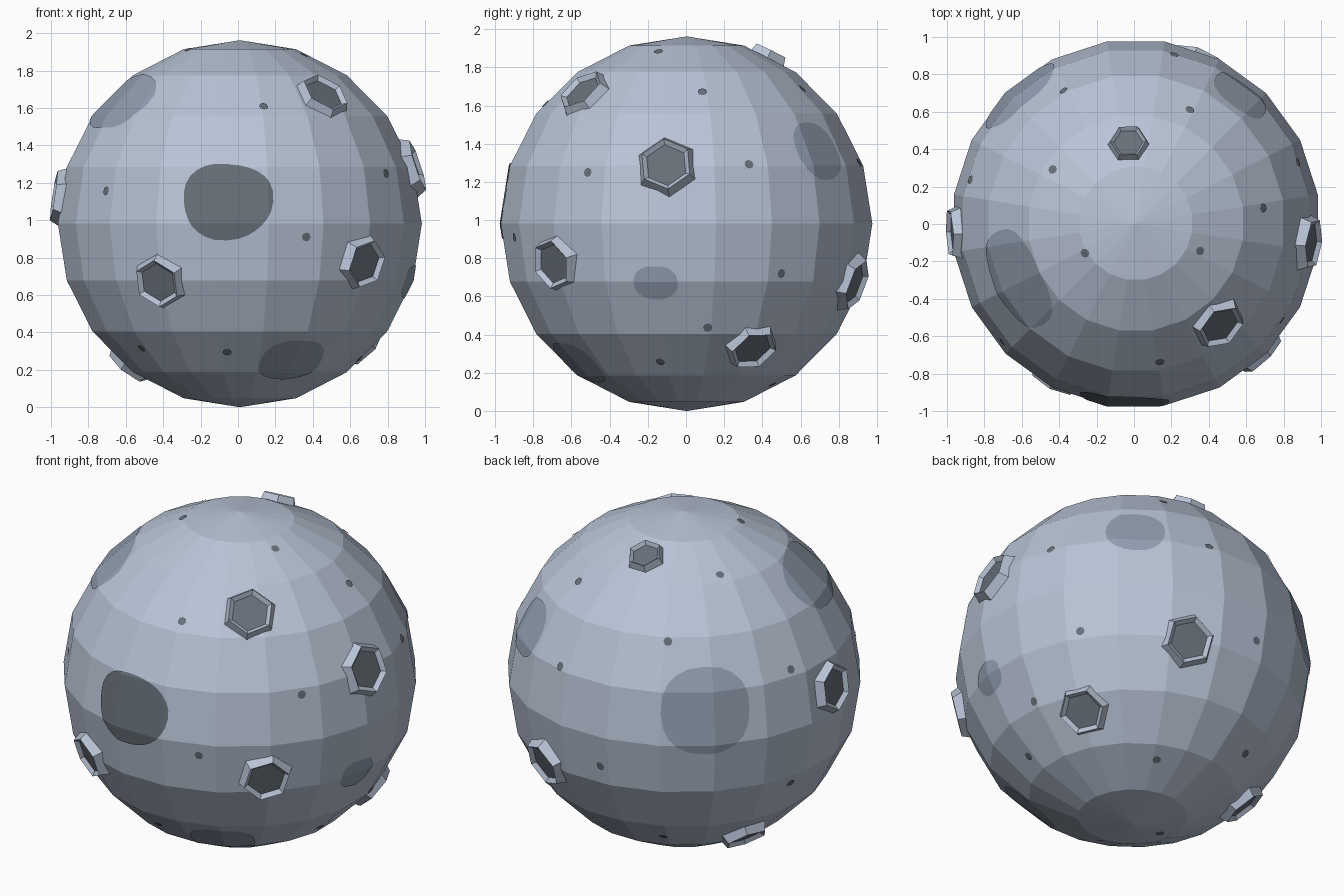
import bpy, bmesh, math
from mathutils import Vector, Matrix

if "Cube" in bpy.data.objects:
    bpy.data.objects.remove(bpy.data.objects["Cube"])

CENTRE = Vector((0.01, 0.003, 0.981))
R_FLAT, R_TALL = 0.985, 0.981


def material(name, rgb):
    m = bpy.data.materials.new(name)
    m.diffuse_color = (*rgb, 1)
    m.use_nodes = True
    m.node_tree.nodes["Principled BSDF"].inputs["Base Color"].default_value = m.diffuse_color
    return m


STONE = material("pale stone", (0.48, 0.55, 0.67))
PLAIN = material("blue grey plain", (0.29, 0.345, 0.44))
DARK = material("dark grey", (0.135, 0.16, 0.19))


def finish(bm, name, *mats):
    me = bpy.data.meshes.new(name)
    bm.to_mesh(me)
    bm.free()
    for m in mats:
        me.materials.append(m)
    ob = bpy.data.objects.new(name, me)
    ob.location = CENTRE
    bpy.context.collection.objects.link(ob)
    return ob


def globe(scale=1.0):
    bm = bmesh.new()
    bmesh.ops.create_uvsphere(bm, u_segments=20, v_segments=10, radius=scale)
    bm.transform(Matrix.Diagonal((R_FLAT, R_FLAT, R_TALL, 1)) @ Matrix.Rotation(math.radians(9), 4, 'Z'))
    return bm


def patch(name, direction, a, b, sides, mat, lift=1.004, power=1.0, wobble=0.0):
    """Thin shell over the facets, trimmed to an oval (a east-west, b north-south)."""
    d = Vector(direction).normalized()
    east = Vector((0, 0, 1)).cross(d).normalized()
    north = d.cross(east)
    ring = []
    for k in range(sides):
        t = 2 * math.pi * k / sides
        c, s = math.cos(t), math.sin(t)
        w = 1 + wobble * math.sin(3 * t + 0.6)
        ring.append(d + east * math.copysign(abs(c) ** power, c) * a * w
                    + north * math.copysign(abs(s) ** power, s) * b * w)
    bm = globe(lift)
    for p, q in zip(ring, ring[1:] + ring[:1]):
        bmesh.ops.bisect_plane(bm, geom=bm.verts[:] + bm.edges[:] + bm.faces[:], dist=1e-6,
                               plane_co=(0, 0, 0), plane_no=p.cross(q), clear_inner=True)
    return finish(bm, name, mat)


def crater(name, direction, r):
    """Six-sided raised rim around a dark floor."""
    d = Vector(direction).normalized()
    rot = Vector((0, 0, 1)).rotation_difference(d)
    profile = [(1.02, 0.95), (0.86, 1.008), (0.70, 0.986)]
    bm = bmesh.new()
    rings = []
    for k, h in profile:
        rings.append([bm.verts.new(rot @ Vector((r * k * math.cos(math.pi * i / 3),
                                                 r * k * math.sin(math.pi * i / 3), h)))
                      for i in range(6)])
    for lo, hi in zip(rings, rings[1:]):
        for i in range(6):
            j = (i + 1) % 6
            bm.faces.new((lo[i], lo[j], hi[j], hi[i]))
    bm.faces.new(rings[-1]).material_index = 1
    return finish(bm, name, STONE, DARK)


# main body
finish(globe(), "globe", STONE)

# raised craters
craters = [
    ((0.45, -0.545, 0.69), 0.153), ((-0.437, -0.83, -0.315), 0.152),
    ((0.65, -0.68, -0.205), 0.152), ((0.935, -0.107, 0.308), 0.162),
    ((-0.965, -0.05, 0.145), 0.156), ((-0.04, 0.43, 0.88), 0.112),
    ((0.66, 0.35, -0.66), 0.148), ((0.33, 0.88, -0.315), 0.157),
    ((-0.59, 0.25, -0.76), 0.145),
]
for i, (d, r) in enumerate(craters):
    crater(f"crater_{i + 1}", d, r)

# large plains painted on the surface
patch("dark_plain", (-0.07, -0.98, 0.125), 0.255, 0.215, 28, DARK, 1.006, 0.9, 0.04)
plains = [
    ((-0.635, -0.30, 0.655), 0.30, 0.20), ((-0.66, 0.725, 0.20), 0.265, 0.265),
    ((0.57, 0.70, 0.39), 0.172, 0.172), ((0.92, -0.165, -0.315), 0.122, 0.095),
    ((0.28, -0.57, -0.735), 0.19, 0.165),
]
for i, (d, a, b) in enumerate(plains):
    patch(f"plain_{i + 1}", d, a, b, 20, PLAIN, 1.004, 0.85)

# small pits
pits = [
    (0.13, -0.756, 0.641), (-0.735, -0.65, 0.18), (0.80, -0.53, 0.275), (0.365, -0.928, -0.073),
    (-0.07, -0.705, -0.705), (-0.54, -0.49, -0.685), (0.35, -0.15, 0.92), (-0.275, -0.16, 0.94),
    (-0.455, 0.295, 0.84), (-0.395, 0.725, 0.57), (0.295, 0.62, 0.72), (0.21, 0.92, 0.327),
    (0.70, 0.085, 0.71), (0.89, 0.335, 0.32), (-0.907, 0.24, 0.347), (-0.10, 0.975, -0.195),
    (-0.90, 0.23, -0.37), (-0.30, 0.635, -0.712), (0.82, 0.51, -0.268), (0.826, 0.113, -0.555),
    (0.654, -0.14, -0.74), (0.21, 0.46, -0.863), (-0.213, -0.017, -0.977),
]
for i, d in enumerate(pits):
    patch(f"pit_{i + 1}", d, 0.025, 0.025, 8, DARK, 1.006)
